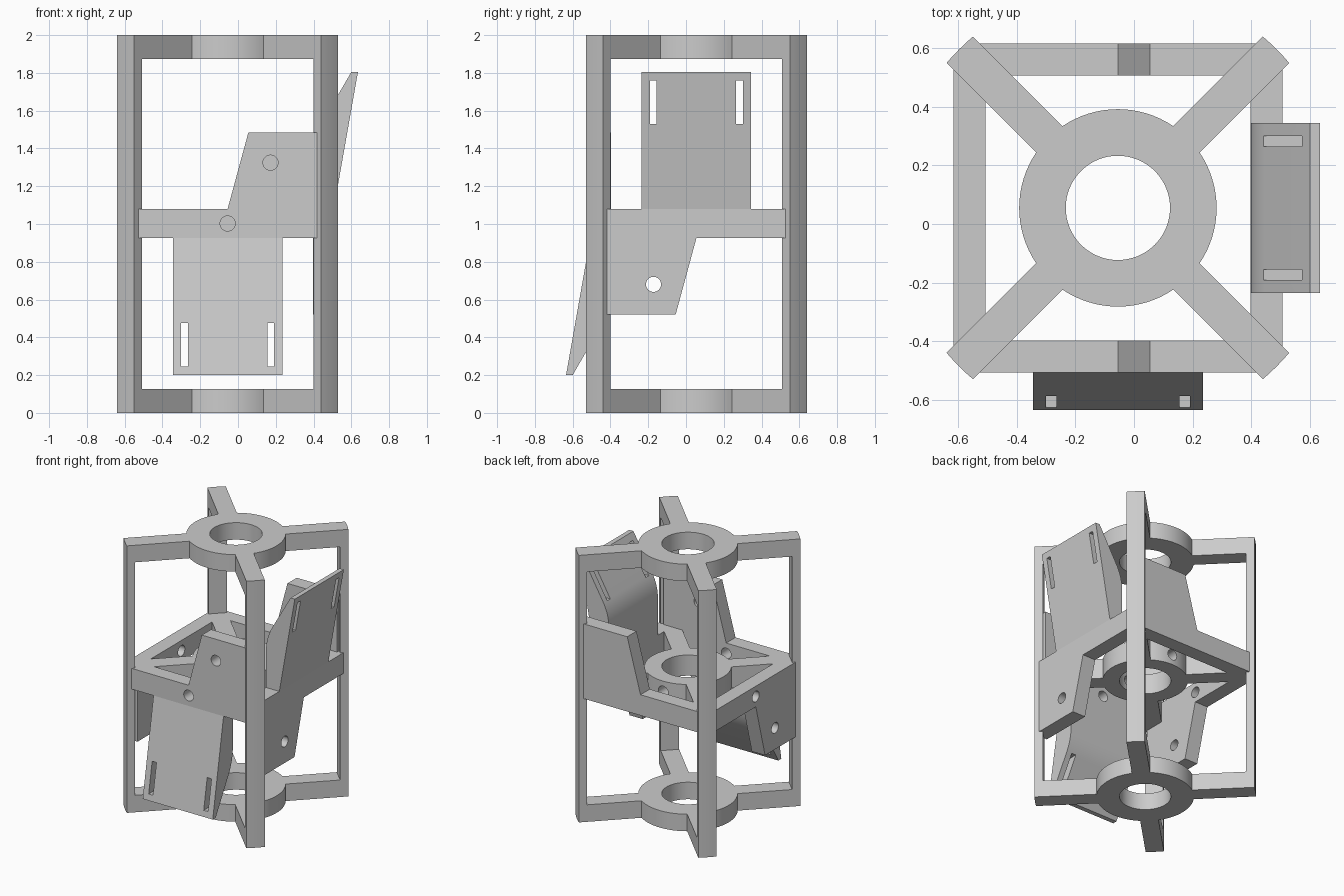
import bpy, bmesh
from math import pi, sin, cos, asin, radians
from mathutils import Matrix, Vector

if "Cube" in bpy.data.objects:
    bpy.data.objects.remove(bpy.data.objects["Cube"])

grey = bpy.data.materials.new("plain grey")
grey.use_nodes = True
grey.diffuse_color = (0.6, 0.6, 0.6, 1)
grey.node_tree.nodes["Principled BSDF"].inputs["Base Color"].default_value = grey.diffuse_color

# Main dimensions
AXIS = Vector((-0.055, 0.055, 0))
HEIGHT, MID, BAND = 2.0, 1.0025, 0.0775      # total, middle level, half frame height
REACH, POST_IN, HALF = 0.766, 0.706, 0.0635  # arm end, post inside, half arm width
RING, CORE, BORE = 0.337, 0.295, 0.178
FACE_IN, FACE_OUT, SPAN = 0.452, 0.562, 0.52
SLAB = 0.1275


def prism(name, points, low, high, matrix=Matrix()):
    """Closed outline pushed from low to high, then placed by matrix."""
    bm = bmesh.new()
    base = bm.faces.new([bm.verts.new((x, y, low)) for x, y in points])
    top = bmesh.ops.extrude_face_region(bm, geom=[base])["geom"]
    moved = [v for v in top if isinstance(v, bmesh.types.BMVert)]
    bmesh.ops.translate(bm, verts=moved, vec=(0, 0, high - low))
    bm.transform(Matrix.Translation(AXIS) @ matrix)
    bmesh.ops.recalc_face_normals(bm, faces=bm.faces)
    mesh = bpy.data.meshes.new(name)
    bm.to_mesh(mesh)
    bm.free()
    mesh.materials.append(grey)
    obj = bpy.data.objects.new(name, mesh)
    bpy.context.collection.objects.link(obj)
    return obj


def activate(obj):
    bpy.ops.object.select_all(action="DESELECT")
    obj.select_set(True)
    bpy.context.view_layer.objects.active = obj


def cut(obj, cutter):
    cutter.hide_render = True
    mod = obj.modifiers.new("cut", "BOOLEAN")
    mod.operation, mod.solver, mod.object = "DIFFERENCE", "EXACT", cutter
    activate(obj)
    bpy.ops.object.modifier_apply(modifier=mod.name)
    bpy.data.objects.remove(cutter)


def smooth(obj):
    activate(obj)
    bpy.ops.object.shade_smooth_by_angle(angle=radians(30))


def arc(radius, start, end, steps):
    return [(radius * cos(start + (end - start) * i / steps),
             radius * sin(start + (end - start) * i / steps)) for i in range(steps + 1)]


def circle(radius, u=0, v=0, steps=32):
    return [(u + x, v + y) for x, y in arc(radius, 0, 2 * pi, steps)[:-1]]


def rect(u0, u1, v0, v1):
    return [(u0, v0), (u1, v0), (u1, v1), (u0, v1)]


def spider(name, radius, reach, low, high):
    """Ring with four diagonal arms."""
    tip, root = asin(HALF / reach), asin(HALF / radius)
    outline = []
    for k in range(4):
        a = pi / 4 + k * pi / 2
        outline += arc(reach, a - tip, a + tip, 4)
        outline += arc(radius, a + root, a + pi / 2 - root, 16)
    obj = prism(name, outline, low, high)
    cut(obj, prism("bore_cutter", circle(BORE, steps=64), low - 0.1, high + 0.1))
    return obj


# End spiders
smooth(spider("bottom_spider", RING, REACH, 0, SLAB))
smooth(spider("top_spider", RING, REACH, HEIGHT - SLAB, HEIGHT))

# Corner posts
tip = asin(HALF / REACH)
post = [(POST_IN, HALF), (POST_IN, -HALF)] + arc(REACH, -tip, tip, 4)
for k, corner in enumerate(("back_right", "back_left", "front_left", "front_right")):
    smooth(prism(corner + "_post", post, SLAB, HEIGHT - SLAB,
                 Matrix.Rotation(pi / 4 + k * pi / 2, 4, "Z")))

# Local frame of a side: u across, v up from the middle level, w outward
front = Matrix.Translation((0, 0, MID)) @ Matrix.Rotation(pi / 2, 4, "X")
side = Matrix.Rotation(pi / 2, 4, "Z") @ front @ Matrix.Rotation(pi, 4, "Z")
back = Matrix.Diagonal((1, -1, 1, 1)) @ front
far_side = Matrix.Diagonal((-1, 1, 1, 1)) @ side

# Middle spider with cross-drilled core
core = spider("middle_spider", CORE, 0.74, MID - BAND, MID + BAND)
for frame in (front, side):
    cut(core, prism("drill_cutter", circle(0.04), -0.4, 0.4, frame))
smooth(core)

# Side plates, each with one sloped tab and two holes
TAB = 0.4825
plate = [(-SPAN, -BAND), (SPAN, -BAND), (SPAN, TAB), (0.11, TAB), (0, BAND), (-SPAN, BAND)]
for name, frame in (("front", front), ("side", side), ("back", back), ("far_side", far_side)):
    obj = prism(name + "_plate", plate, FACE_IN, FACE_OUT, frame)
    for u, v in ((0, 0), (0.227, 0.322)):
        cut(obj, prism("hole_cutter", circle(0.04, u, v), 0.3, 0.7, frame))
    smooth(obj)

# Flared panels with a curved inner bend and two slots
bend = Vector((FACE_IN, -0.451))
start = bend + Vector((0, 0.1))
end = bend + Vector((0.05, -0.087))
curve = [tuple(start * (1 - t) ** 2 + bend * 2 * t * (1 - t) + end * t * t)
         for t in [i / 8 for i in range(9)]]
profile = [(FACE_OUT, -BAND), (0.69, -0.8025), (0.655, -0.8025)] + curve[::-1] + [(FACE_IN, -BAND)]
swap = Matrix(((0, 0, 1, 0), (0, 1, 0, 0), (1, 0, 0, 0), (0, 0, 0, 1)))
for name, frame in (("front", front), ("side", side)):
    obj = prism(name + "_panel", profile, -0.29, 0.29, frame @ swap)
    for u in (-0.228, 0.228):
        slot = rect(u - 0.018, u + 0.018, -0.7575, -0.5275)
        cut(obj, prism("slot_cutter", slot, 0.3, 0.9, frame))
    smooth(obj)
